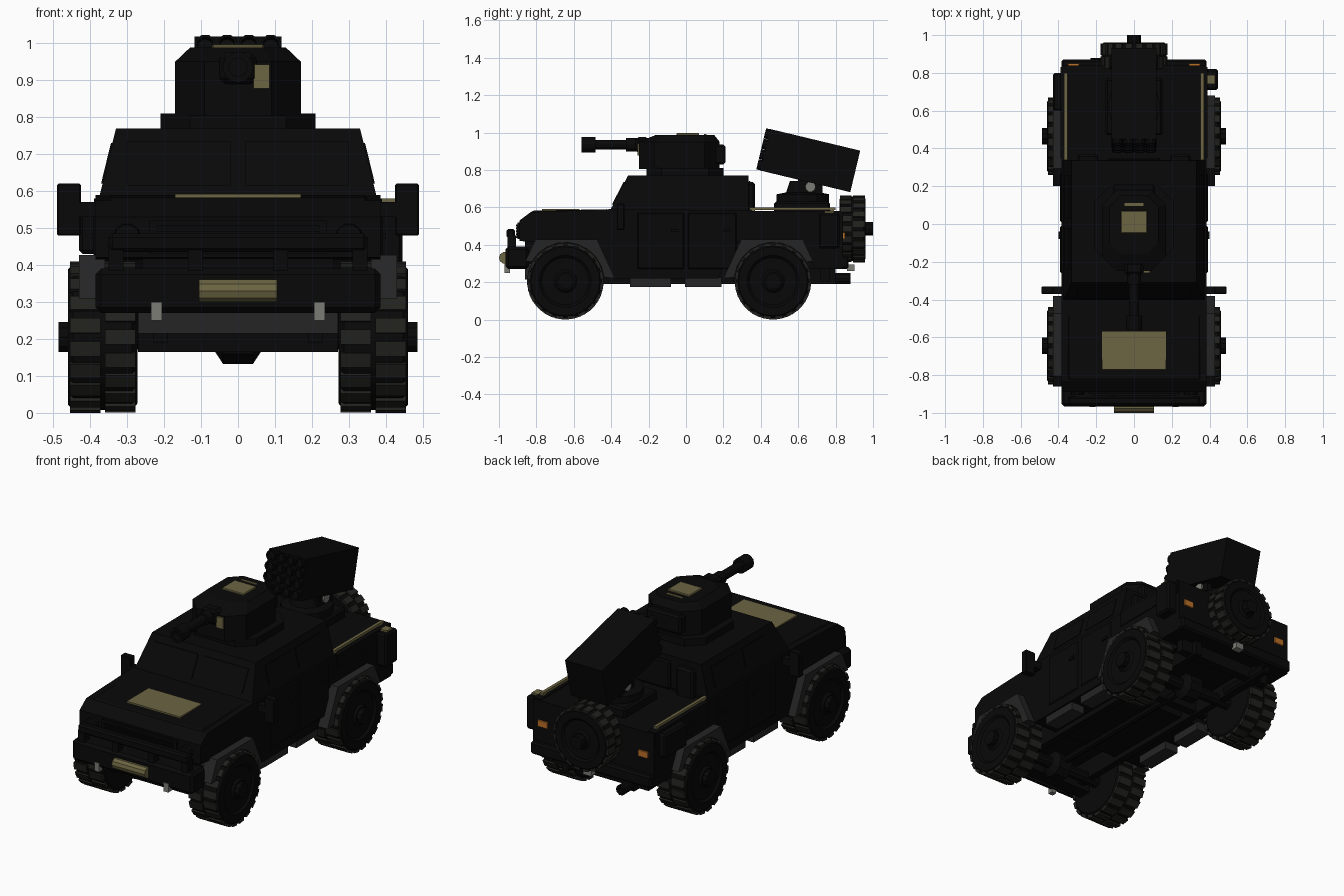
import bpy, bmesh
from math import sin, cos, pi, radians
from mathutils import Matrix, Vector

if "Cube" in bpy.data.objects:
    bpy.data.objects.remove(bpy.data.objects["Cube"])

def material(name, r, g, b):
    m = bpy.data.materials.new(name)
    m.diffuse_color = (r, g, b, 1)
    m.use_nodes = True
    m.node_tree.nodes["Principled BSDF"].inputs["Base Color"].default_value = m.diffuse_color
    return m

DARK = material("dark_paint", .0025, .0025, .0025)
RUBBER = material("tread_rubber", .015, .015, .013)
GREY = material("dark_grey", .018, .018, .018)
STEEL = material("steel", .2, .2, .18)
TAN = material("tan", .15, .13, .055)
ORANGE = material("orange", .5, .16, .02)

def loft(name, rings, mat=DARK, bevel=0, mw=None):
    """Skin equal-length rings of 3D points and cap both ends."""
    bm = bmesh.new()
    vs = [[bm.verts.new(p) for p in r] for r in rings]
    n = len(vs[0])
    for a, b in zip(vs, vs[1:]):
        for i in range(n):
            j = (i + 1) % n
            bm.faces.new((a[i], a[j], b[j], b[i]))
    bm.faces.new(vs[0][::-1])
    bm.faces.new(vs[-1])
    bmesh.ops.recalc_face_normals(bm, faces=bm.faces)
    me = bpy.data.meshes.new(name)
    bm.to_mesh(me)
    bm.free()
    ob = bpy.data.objects.new(name, me)
    bpy.context.collection.objects.link(ob)
    me.materials.append(mat)
    if mw:
        ob.matrix_world = mw
    if bevel:
        m = ob.modifiers.new("bevel", 'BEVEL')
        m.width, m.segments = bevel, 1
    return ob

def rect(x0, x1, y0, y1, z):
    return [(x0, y0, z), (x1, y0, z), (x1, y1, z), (x0, y1, z)]

def box(name, x0, x1, y0, y1, z0, z1, mat=DARK, bevel=0, mw=None):
    return loft(name, [rect(x0, x1, y0, y1, z0), rect(x0, x1, y0, y1, z1)], mat, bevel, mw)

def pair(name, x0, x1, *args, **kw):
    box(name + "_right", x0, x1, *args, **kw)
    box(name + "_left", -x1, -x0, *args, **kw)

def prism(name, yz, x0, x1, mat=DARK, bevel=0):
    return loft(name, [[(x, y, z) for y, z in yz] for x in (x0, x1)], mat, bevel)

def lathe(name, profile, axis, loc, n=16, mat=DARK, mw=None):
    """Revolve (position, radius) pairs about the x, y or z axis through loc."""
    rings = []
    for a, r in profile:
        ring = []
        for i in range(n):
            u, v = r * cos(2 * pi * i / n), r * sin(2 * pi * i / n)
            p = {'x': (a, u, v), 'y': (u, a, v), 'z': (u, v, a)}[axis]
            ring.append(Vector(p) + Vector(loc))
        rings.append(ring)
    return loft(name, rings, mat, mw=mw)

def wheel(name, mw, R, w, hub):
    """Tyre on the local x axis, outside facing +x."""
    h, k = w / 2, R * .965
    lathe(name + "_tyre", [(-h, R * .6), (-h, R * .88), (-h * .85, k), (h * .85, k), (h, R * .9),
          (h, R * .68), (h * .88, R * .62), (h * .88, R * .3), (h, R * .24)], 'x', (0, 0, 0), 28, DARK, mw)
    lathe(name + "_hub", [(h * .7, R * .21), (hub, R * .21), (hub, R * .1)], 'x', (0, 0, 0), 10, DARK, mw)
    # staggered tread blocks, two rows joined in one mesh
    bm = bmesh.new()
    n = 20
    for row, (x0, x1) in enumerate(((-h * .94, -h * .06), (h * .06, h * .94))):
        for i in range(n):
            m = Matrix.Rotation(2 * pi * (i + row * .5) / n, 4, 'X') @ \
                Matrix.Translation(((x0 + x1) / 2, 0, R * .955)) @ \
                Matrix.Diagonal((x1 - x0, R * .2, R * .09, 1))
            bmesh.ops.create_cube(bm, size=1, matrix=m)
    me = bpy.data.meshes.new(name + "_tread")
    bm.to_mesh(me)
    bm.free()
    me.materials.append(RUBBER)
    ob = bpy.data.objects.new(name + "_tread", me)
    bpy.context.collection.objects.link(ob)
    ob.matrix_world = mw

# wheels, axles and fender flares
for end, y, d in (("front", -.645, 1), ("rear", .465, -1)):
    for side, s in (("right", 1), ("left", -1)):
        mw = Matrix.Translation((s * .366, y, .205))
        if s < 0:
            mw = mw @ Matrix.Rotation(pi, 4, 'Z')
        wheel(f"{end}_{side}_wheel", mw, .204, .188, .12)
        outer = [(-.215, .105), (-.16, .222), (.17, .222), (.265, .015)]
        arc = [(.208 * cos(radians(a)), .208 * sin(radians(a))) for a in range(6, 151, 16)]
        prism(f"{end}_{side}_flare", [(y + d * u, .205 + v) for u, v in outer + arc],
              s * .36, s * .43, GREY)
        lathe(f"{end}_{side}_shock", [(.22, .025), (.42, .025)], 'z', (s * .22, y, 0), 8)
    lathe(end + "_axle", [(-.3, .035), (.3, .035)], 'x', (0, y, .205), 10)
    lathe(end + "_differential", [(-.065, .035), (-.04, .075), (.04, .075), (.065, .035)], 'x', (0, y, .203), 10)
wheel("spare_wheel", Matrix.Translation((0, .89, .485)) @ Matrix.Rotation(pi / 2, 4, 'Z'), .178, .14, .11)
box("spare_wheel_bracket", -.06, .06, .82, .86, .42, .55)

# lower hull with wheel arches
prism("hull", [(-.89, .53), (-.89, .42), (-.82, .415), (-.48, .415), (-.39, .22), (.17, .22), (.28, .415),
      (.62, .415), (.69, .27), (.84, .27), (.84, .575), (.34, .575), (.34, .585), (-.41, .59), (-.83, .575)],
      -.385, .385)
box("front_chassis", -.26, .26, -.86, -.4, .3, .43)
box("rear_chassis", -.26, .26, .2, .75, .27, .43)
pair("frame_rail", .19, .23, -.82, .8, .19, .31)
box("front_skid", -.27, .27, -.86, -.8, .215, .3, GREY)
box("axle_guard", -.27, .27, -.78, -.7, .165, .22)
for y in (.25, .72):
    box("cross_member", -.3, .3, y, y + .05, .2, .28)
lathe("drive_shaft", [(-.6, .02), (.42, .02)], 'y', (0, 0, .215), 8)
for y0, y1 in ((-.3, -.08), (-.005, .19)):
    pair("side_step", .29, .375, y0, y1, .175, .225, GREY)
lathe("exhaust_pipe", [(.55, .03), (.88, .03), (.88, .02), (.84, .02)], 'y', (-.2, 0, .22), 10)

# cabin, windows and doors
def cab(name, e, z0, z1, y0, y1, mat=DARK):
    # cross-section follows the sloping cabin sides; y0 None follows the windshield
    x = lambda z: .375 - (z - .585) * .243 + e
    front = lambda z: -.405 + (z - .585) * .514 if y0 is None else y0
    return loft(name, [rect(-x(z), x(z), front(z), y1, z) for z in (z0, z1)], mat)

cab("cabin", 0, .58, .77, None, .335)
for y0, y1 in ((-.24, -.02), (.03, .26)):
    cab("side_window_band", .004, .62, .73, y0, y1)
    pair("door", .38, .391, y0 - .02, y1 + .01, .27, .57, bevel=.006)
    pair("door_handle", .385, .4, y1 - .06, y1 - .02, .47, .485)
for s in (-1, 1):
    xs = sorted((s * .02, s * .3))
    loft("windshield_pane", [rect(*xs, -.396, -.36, .615), rect(*xs, -.334, -.3, .735)])
box("rear_cabin_door", -.14, .14, .33, .35, .58, .74, bevel=.008)
pair("rear_stowage", .19, .3, .325, .37, .56, .735, bevel=.012)

# hood, nose and grille
prism("hood", [(-.85, .55), (-.82, .582), (-.42, .59), (-.42, .55)], -.35, .35, bevel=.006)
box("hood_panel", -.17, .17, -.77, -.57, .575, .592, TAN)
box("grille", -.24, .24, -.9, -.88, .43, .52)
for i in range(5):
    box("grille_slat", -.22, .22, -.91, -.89, .435 + i * .016, .443 + i * .016)
for s in (-1, 1):
    lathe("headlight", [(-.905, .035), (-.88, .04)], 'y', (s * .3, 0, .475), 10)

# front bumper with guard, winch and hooks
box("front_bumper", -.385, .385, -.965, -.84, .27, .39, bevel=.015)
box("guard_bar", -.35, .35, -.96, -.915, .435, .485, bevel=.01)
for x in (-.33, -.115, .115, .33):
    box("guard_post", x - .02, x + .02, -.955, -.91, .37, .45)
lathe("winch_drum", [(-.105, .032), (.105, .032)], 'x', (0, -.968, .33), 10, TAN)
pair("front_hook", .205, .235, -.97, -.94, .25, .3, STEEL)

# mirrors
pair("mirror", .425, .49, -.37, -.33, .48, .62, bevel=.004)
pair("mirror_arm", .37, .44, -.37, -.33, .53, .57)

# cargo bed, rails and rear details
pair("bed_side", .34, .39, .35, .83, .5, .58)
pair("bed_rail", .352, .37, .34, .8, .585, .6, TAN)
for y in (.35, .77):
    pair("rail_post", .354, .368, y, y + .02, .56, .59, TAN)
box("side_can", .38, .445, .71, .82, .38, .57, bevel=.01)
box("side_can_cap", .39, .43, .74, .79, .57, .58, TAN)
box("side_locker", -.43, -.38, .6, .8, .43, .565, bevel=.01)
box("rear_bumper", -.385, .385, .8, .87, .27, .34, bevel=.01)
pair("tail_light", .29, .35, .835, .85, .43, .465, ORANGE)
box("rear_hook", -.025, .025, .86, .9, .26, .295, STEEL)

# turret
def octagon(x, y0, y1, c, z):
    return [(-x + c, y0, z), (x - c, y0, z), (x, y0 + c, z), (x, y1 - c, z),
            (x - c, y1, z), (-x + c, y1, z), (-x, y1 - c, z), (-x, y0 + c, z)]
loft("turret_ring", [octagon(.21, -.21, .2, .08, z) for z in (.765, .81)])
loft("turret", [octagon(.17, -.25, .18, .08, .805), octagon(.17, -.25, .18, .08, .95),
                octagon(.13, -.16, .15, .06, .988)])
box("turret_bustle", -.11, .11, .15, .21, .83, .935, bevel=.01)
box("hatch", -.07, .07, -.05, .07, .98, .997, TAN, bevel=.004)
box("hatch_hinge", -.05, .05, .095, .11, .975, .992, TAN)
box("mantlet", -.05, .05, -.27, -.2, .89, .975, bevel=.015)
lathe("gun_barrel", [(-.2, .036), (-.32, .036), (-.32, .026), (-.485, .026), (-.485, .042), (-.56, .042),
      (-.56, .025), (-.52, .025)], 'y', (0, 0, .935), 12)
box("sight", .042, .085, -.26, -.19, .878, .942, TAN)

# rocket launcher, tilted upwards to the front
box("launcher_base", -.15, .15, .47, .77, .57, .63, bevel=.01)
lathe("launcher_turntable", [(.62, .14), (.67, .14), (.68, .09), (.74, .07)], 'z', (0, .625, 0), 12)
pair("launcher_yoke", .06, .09, .6, .73, .66, .79)
lathe("launcher_pivot", [(-.1, .028), (.1, .028)], 'x', (0, .665, .71), 10, STEEL)
tilt = Matrix.Translation((0, .652, .853)) @ Matrix.Rotation(radians(-13.5), 4, 'X')
box("launcher_box", -.118, .118, -.235, .26, -.114, .114, mw=tilt)
for i in range(4):
    for j in range(4):
        lathe("rocket_tube", [(-.2, .029), (-.257, .029), (-.257, .022), (-.22, .02)], 'y',
              ((i - 1.5) * .059, 0, (j - 1.5) * .057), 10, DARK, tilt)
